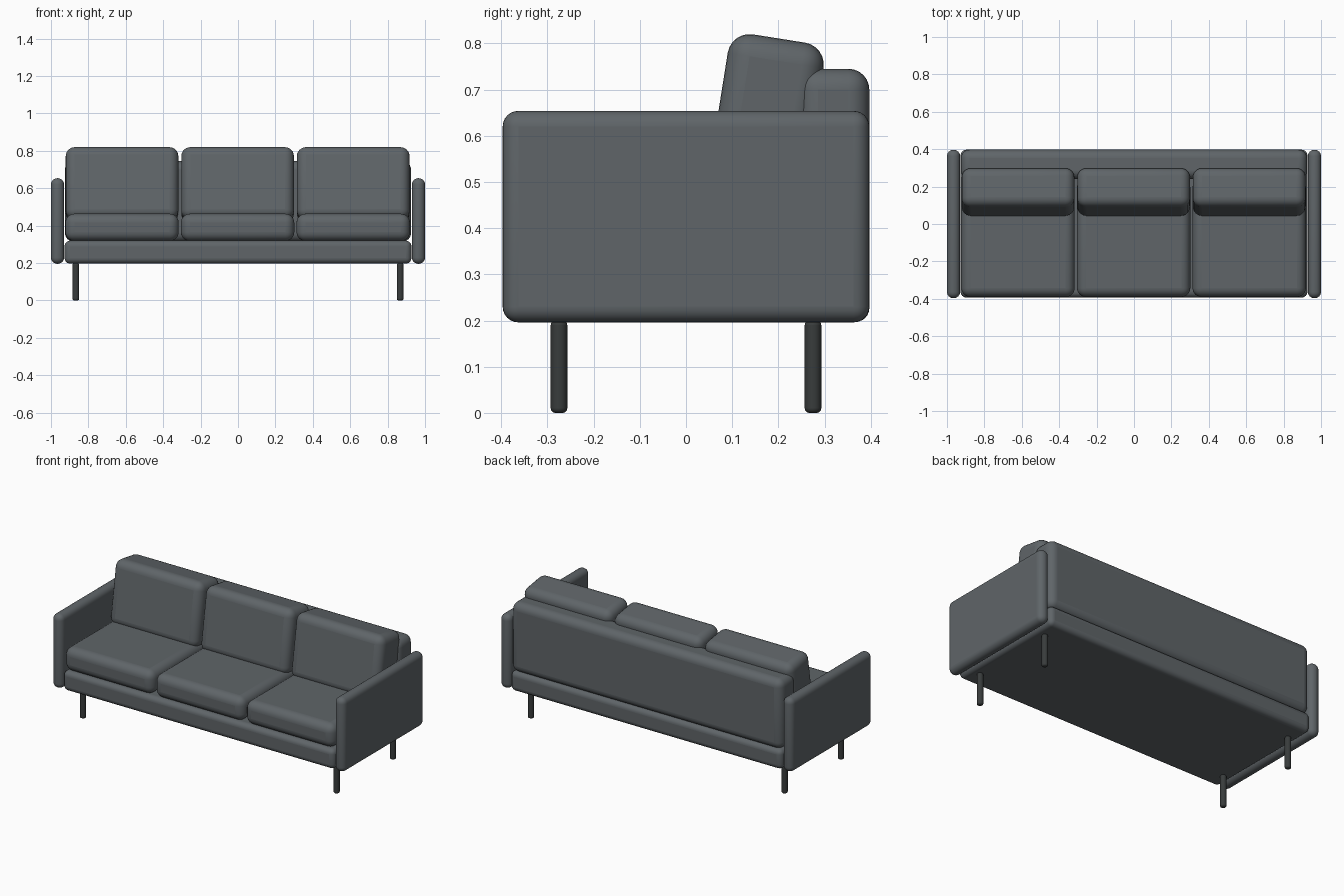
import bpy
import math

if "Cube" in bpy.data.objects:
    bpy.data.objects.remove(bpy.data.objects["Cube"])


def finish(obj, name, bevel, segments, color):
    """Name the part, round its edges and colour it."""
    obj.name = name
    mod = obj.modifiers.new("Rounding", 'BEVEL')
    mod.width = bevel
    mod.segments = segments
    mod.limit_method = 'ANGLE'
    mod.angle_limit = math.radians(40)
    obj.data.materials.append(color)
    bpy.ops.object.shade_smooth_by_angle(angle=math.radians(40))
    return obj


def rounded_box(name, low, high, bevel, color, tilt=0):
    """Rounded block between two corners, tilted about x through its centre."""
    centre = [(a + b) / 2 for a, b in zip(low, high)]
    bpy.ops.mesh.primitive_cube_add(size=1, location=centre)
    obj = bpy.context.object
    obj.scale = [b - a for a, b in zip(low, high)]
    bpy.ops.object.transform_apply(location=False, rotation=False, scale=True)
    obj.rotation_euler.x = math.radians(tilt)
    return finish(obj, name, bevel, 6, color)


def colour(name, rgb):
    mat = bpy.data.materials.new(name)
    mat.diffuse_color = (*rgb, 1)
    mat.use_nodes = True
    mat.node_tree.nodes["Principled BSDF"].inputs["Base Color"].default_value = mat.diffuse_color
    return mat


fabric = colour("fabric", (0.115, 0.13, 0.14))
metal = colour("dark_metal", (0.04, 0.045, 0.045))

# Base and backrest
rounded_box("base", (-0.927, -0.393, 0.197), (0.927, 0.397, 0.32), 0.03, fabric)
rounded_box("backrest", (-0.925, 0.241, 0.315), (0.925, 0.397, 0.745), 0.045, fabric)

# Arms and legs on both sides
for side, s in (("left", -1), ("right", 1)):
    x1, x2 = sorted((s * 0.93, s * 1.0))
    rounded_box(side + "_arm", (x1, -0.397, 0.196), (x2, 0.397, 0.654), 0.034, fabric)
    for end, y in (("front", -0.275), ("back", 0.275)):
        bpy.ops.mesh.primitive_cylinder_add(vertices=32, radius=0.018, depth=0.2,
                                            location=(s * 0.867, y, 0.1))
        finish(bpy.context.object, f"{side}_{end}_leg", 0.01, 4, metal)

# Three seat cushions with leaning back cushions
for i in range(3):
    x = (i - 1) * 0.618 - 0.002
    rounded_box(f"seat_cushion_{i + 1}", (x - 0.303, -0.39, 0.318),
                (x + 0.303, 0.243, 0.464), 0.048, fabric)
    rounded_box(f"back_cushion_{i + 1}", (x - 0.301, 0.066, 0.423),
                (x + 0.301, 0.276, 0.813), 0.048, fabric, tilt=-9)
